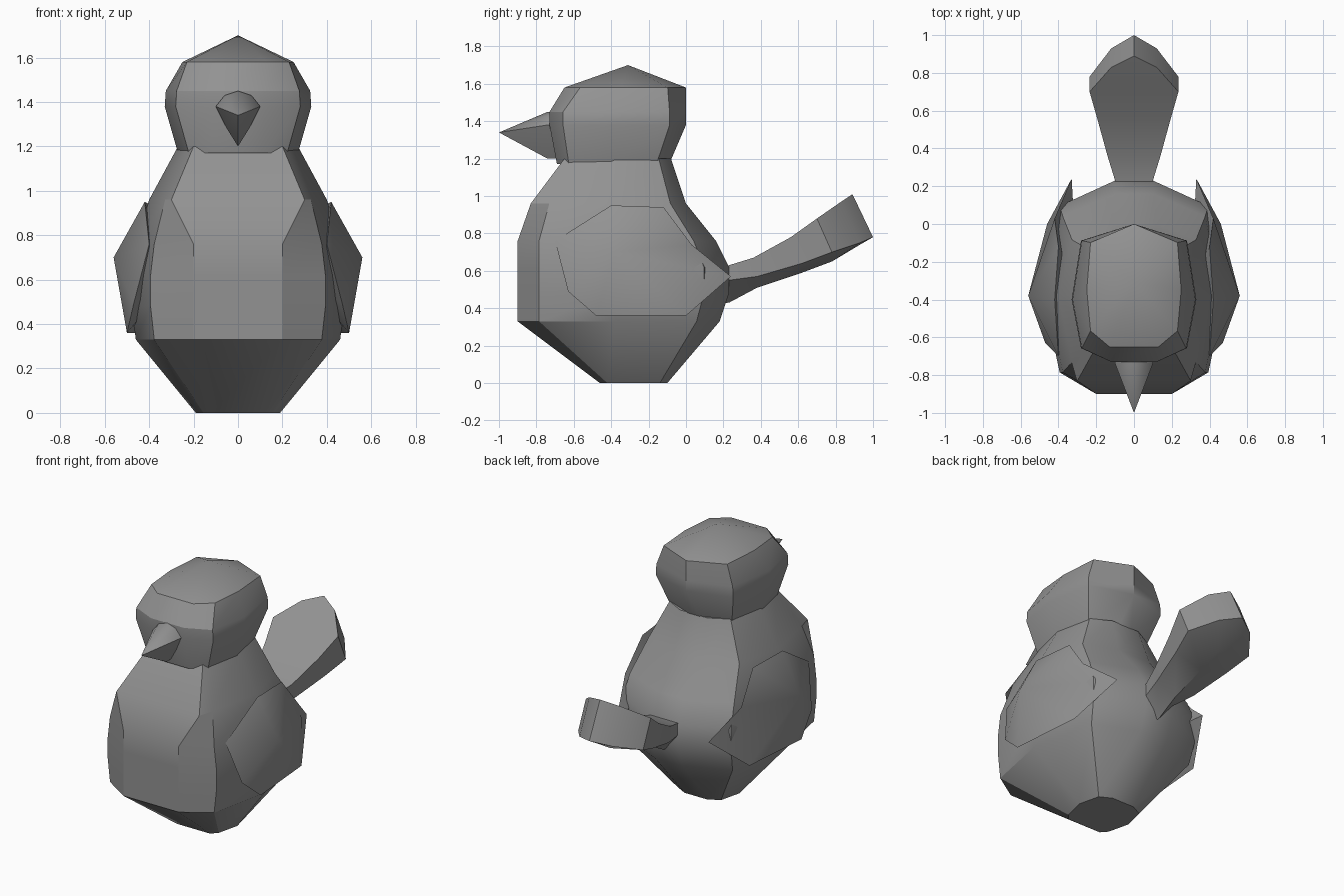
import bpy
import bmesh
from math import radians

cube = bpy.data.objects.get("Cube")
if cube:
    bpy.data.objects.remove(cube, do_unlink=True)

# Single plain grey for the whole bird
GREY = (0.29, 0.29, 0.29, 1)
grey = bpy.data.materials.new("plain_grey")
grey.diffuse_color = GREY
grey.use_nodes = True
for node in grey.node_tree.nodes:
    if node.type == "BSDF_PRINCIPLED":
        node.inputs["Base Color"].default_value = GREY
        node.inputs["Roughness"].default_value = 0.8


def finish(name, bm, angle=30):
    """Clean the mesh, make the object and shade it."""
    bmesh.ops.remove_doubles(bm, verts=bm.verts, dist=0.001)
    bmesh.ops.recalc_face_normals(bm, faces=bm.faces)
    mesh = bpy.data.meshes.new(name)
    bm.to_mesh(mesh)
    bm.free()
    mesh.materials.append(grey)
    obj = bpy.data.objects.new(name, mesh)
    bpy.context.collection.objects.link(obj)
    bpy.ops.object.select_all(action="DESELECT")
    obj.select_set(True)
    bpy.context.view_layer.objects.active = obj
    bpy.ops.object.shade_smooth_by_angle(angle=radians(angle))
    return obj


def loft(name, rings, angle=30):
    """Skin closed rings of equal length and cap both ends."""
    bm = bmesh.new()
    loops = [[bm.verts.new(p) for p in ring] for ring in rings]
    for a, b in zip(loops, loops[1:]):
        for i in range(len(a)):
            j = (i + 1) % len(a)
            bm.faces.new((a[i], a[j], b[j], b[i]))
    bm.faces.new(loops[0])
    bm.faces.new(loops[-1])
    return finish(name, bm, angle)


def ring(z, width, front, middle, back, front_flat, back_flat, kx=0.82, ky=0.78):
    """Faceted oval with flat front and back, mirrored in x."""
    half = [
        (front_flat, front),
        (width * kx, middle + (front - middle) * ky),
        (width, middle),
        (width * kx, middle + (back - middle) * ky),
        (back_flat, back),
    ]
    return [(x, y, z) for x, y in half] + [(-x, y, z) for x, y in reversed(half)]


# Body: faceted egg with a flat chest
loft("body", [
    ring(0, 0.19, -0.46, -0.28, -0.1, 0.12, 0.08),
    ring(0.33, 0.46, -0.9, -0.38, 0.18, 0.2, 0.1),
    ring(0.48, 0.48, -0.9, -0.38, 0.23, 0.2, 0.1),
    ring(0.62, 0.48, -0.9, -0.38, 0.23, 0.2, 0.1),
    ring(0.76, 0.46, -0.9, -0.38, 0.16, 0.2, 0.1),
    ring(0.96, 0.4, -0.83, -0.38, 0, 0.3, 0.12),
    ring(1.2, 0.27, -0.65, -0.38, -0.08, 0.2, 0.1),
])

# Head: rounded block with a low pointed crown
loft("head", [
    ring(1.17, 0.27, -0.69, -0.4, -0.09, 0.12, 0.05),
    ring(1.38, 0.33, -0.73, -0.4, 0, 0.12, 0, 0.85),
    ring(1.45, 0.325, -0.73, -0.4, 0, 0.12, 0, 0.85),
    ring(1.58, 0.25, -0.65, -0.35, 0, 0.13, 0, 0.92, 0.72),
    ring(1.7, 0, -0.31, -0.31, -0.31, 0, 0),
])

# Beak: round above, keeled below, drawn to one tip
section = [(0, 1.45), (0.06, 1.43), (0.1, 1.38), (0.05, 1.28), (0, 1.2),
           (-0.05, 1.28), (-0.1, 1.38), (-0.06, 1.43)]
loft("beak", [
    [(x, -0.62, z) for x, z in section],
    [(x, -0.74, z) for x, z in section],
    [(0, -1, 1.34)] * len(section),
], 45)

# Wings: shallow domes with a point at the rear, mirrored
outline = [(0.4, -0.7, 0.76), (0.42, -0.4, 0.95), (0.4, -0.12, 0.94),
           (0.42, 0.03, 0.74), (0.33, 0.24, 0.57), (0.46, 0, 0.36),
           (0.5, -0.48, 0.36), (0.47, -0.63, 0.49)]
for side, name in ((1, "left_wing"), (-1, "right_wing")):
    bm = bmesh.new()
    rim = [bm.verts.new((side * x, y, z)) for x, y, z in outline]
    peak = bm.verts.new((side * 0.56, -0.38, 0.7))
    root = bm.verts.new((side * 0.3, -0.3, 0.6))
    for i, a in enumerate(rim):
        b = rim[(i + 1) % len(rim)]
        bm.faces.new((a, b, peak))
        bm.faces.new((b, a, root))
    finish(name, bm, 35)


def tail_section(w, y_top, z_top, y_low, z_low, keel):
    """Flat top, slanted sides and a keeled underside."""
    return [(w, y_top, z_top), (-w, y_top, z_top), (-w, y_low, z_low),
            (0, y_low, z_low - keel), (w, y_low, z_low)]


# Tail: upswept fan ending in a rounded point
loft("tail", [
    tail_section(0.09, 0.1, 0.6, 0.1, 0.52, 0.1),
    tail_section(0.1, 0.23, 0.63, 0.23, 0.55, 0.12),
    tail_section(0.14, 0.36, 0.67, 0.38, 0.57, 0.06),
    tail_section(0.195, 0.56, 0.78, 0.62, 0.64, 0.05),
    tail_section(0.235, 0.7, 0.88, 0.78, 0.7, 0.05),
    tail_section(0.12, 0.83, 0.97, 0.93, 0.75, 0.01),
    tail_section(0, 0.89, 1.01, 1, 0.78, 0),
])
